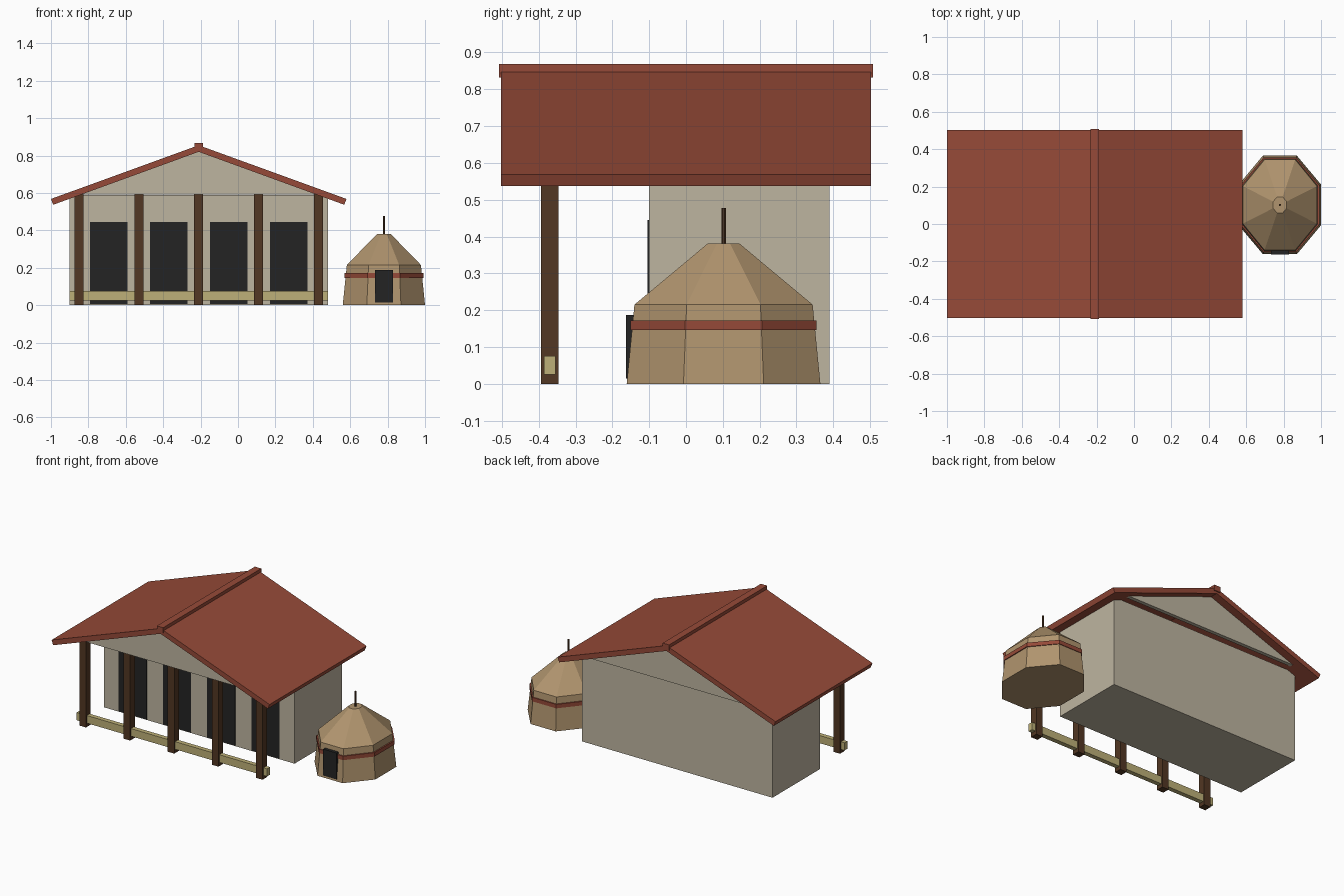
import bpy
import bmesh
import math
from mathutils import Vector

if "Cube" in bpy.data.objects:
    bpy.data.objects.remove(bpy.data.objects["Cube"], do_unlink=True)


def material(name, r, g, b):
    """Flat material from sRGB bytes, stored as linear values."""
    colour = [((c / 255 + 0.055) / 1.055) ** 2.4 for c in (r, g, b)] + [1.0]
    mat = bpy.data.materials.new(name)
    mat.use_nodes = True
    mat.diffuse_color = colour
    mat.node_tree.nodes["Principled BSDF"].inputs["Base Color"].default_value = colour
    return mat


plaster = material("plaster", 190, 181, 160)
tile = material("red_tile", 150, 74, 56)
timber = material("dark_timber", 82, 55, 35)
rail_wood = material("pale_rail", 190, 176, 120)
black = material("door_black", 36, 36, 36)
thatch = material("tan_hut", 176, 148, 110)


def finish(name, bm, mat):
    bmesh.ops.recalc_face_normals(bm, faces=bm.faces)
    mesh = bpy.data.meshes.new(name)
    bm.to_mesh(mesh)
    bm.free()
    mesh.materials.append(mat)
    obj = bpy.data.objects.new(name, mesh)
    bpy.context.collection.objects.link(obj)
    return obj


def box(name, mat, low, high):
    bm = bmesh.new()
    bmesh.ops.create_cube(bm, size=1)
    low, high = Vector(low), Vector(high)
    for v in bm.verts:
        v.co = (low + high) / 2 + v.co * (high - low)
    return finish(name, bm, mat)


def extrude_y(name, mat, profile, y0, y1):
    """Extrude an (x, z) outline along y."""
    bm = bmesh.new()
    face = bm.faces.new([bm.verts.new((x, y0, z)) for x, z in profile])
    out = bmesh.ops.extrude_face_region(bm, geom=[face])
    moved = [g for g in out["geom"] if isinstance(g, bmesh.types.BMVert)]
    bmesh.ops.translate(bm, verts=moved, vec=(0, y1 - y0, 0))
    return finish(name, bm, mat)


def octagon_stack(name, mat, rings, centre):
    """Closed stack of stretched octagons given as (half_x, half_y, z)."""
    bm = bmesh.new()
    grow = 1 / math.cos(math.pi / 8)
    loops = []
    for hx, hy, z in rings:
        angles = [math.pi / 8 + i * math.pi / 4 for i in range(8)]
        loops.append([bm.verts.new((centre[0] + hx * grow * math.cos(a),
                                    centre[1] + hy * grow * math.sin(a), z))
                      for a in angles])
    for a, b in zip(loops, loops[1:]):
        for i in range(8):
            j = (i + 1) % 8
            bm.faces.new((a[i], a[j], b[j], b[i]))
    bm.faces.new(loops[0])
    bm.faces.new(loops[-1])
    return finish(name, bm, mat)


# Main hall
MID = -0.21
box("hall_walls", plaster, (-0.9, -0.1, 0), (0.48, 0.39, 0.59))
for i in range(4):
    x = MID + (i - 1.5) * 0.321
    box(f"hall_door_{i + 1}", black, (x - 0.101, -0.104, 0.005), (x + 0.101, -0.099, 0.445))

# Gable panels under both roof ends
gable = [(MID - 0.66, 0.593), (MID + 0.66, 0.593), (MID, 0.83)]
extrude_y("front_gable", plaster, gable, -0.45, -0.425)
extrude_y("back_gable", plaster, gable, 0.425, 0.45)

# Roof slopes and ridge cap
for side, label in ((-1, "right"), (1, "left")):
    slab = [(0, 0.82), (0.778, 0.537), (0.79, 0.568), (0, 0.855)]
    extrude_y(f"{label}_roof_slope", tile, [(MID + side * x, z) for x, z in slab], -0.502, 0.502)
box("ridge_cap", tile, (MID - 0.023, -0.508, 0.832), (MID + 0.023, 0.508, 0.868))

# Porch posts and low rail
for i in range(5):
    x = MID + (i - 2) * 0.32
    box(f"porch_post_{i + 1}", timber, (x - 0.024, -0.394, 0), (x + 0.024, -0.346, 0.593))
box("porch_rail", rail_wood, (-0.9, -0.385, 0.025), (0.48, -0.355, 0.075))

# Round hut
HUT = (0.78, 0.102)
octagon_stack("hut_body", thatch,
              [(0.22, 0.263, 0), (0.198, 0.242, 0.215), (0.036, 0.043, 0.381)], HUT)
octagon_stack("hut_band", tile, [(0.211, 0.253, 0.146), (0.211, 0.253, 0.172)], HUT)
octagon_stack("hut_pole", timber, [(0.006, 0.006, 0.37), (0.006, 0.006, 0.478)], HUT)
box("hut_door", black, (HUT[0] - 0.048, -0.163, 0.014), (HUT[0] + 0.048, -0.142, 0.187))
